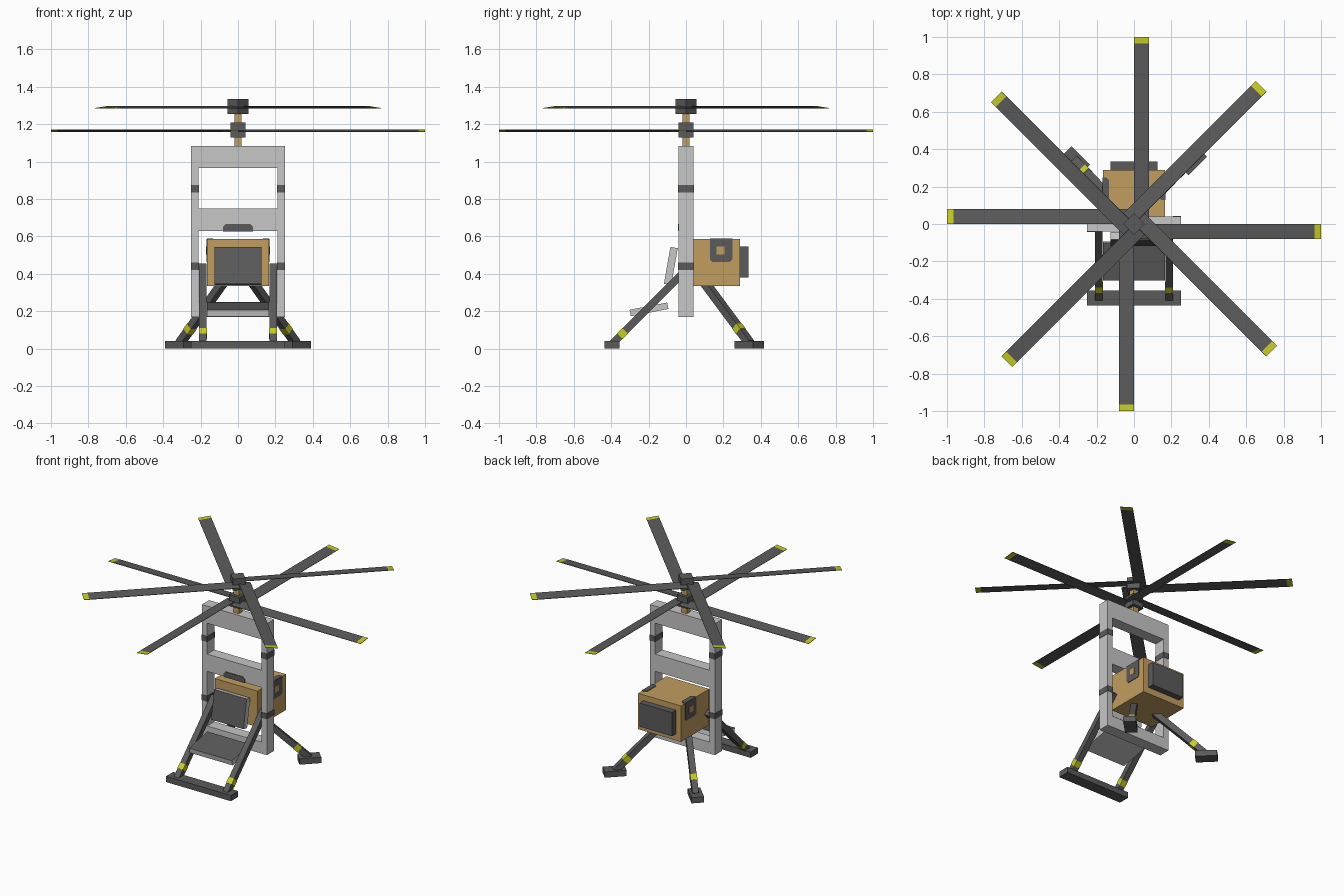
import bpy, bmesh
from math import radians, pi
from mathutils import Matrix, Vector

cube = bpy.data.objects.get("Cube")
if cube:
    bpy.data.objects.remove(cube, do_unlink=True)


def material(name, rgb):
    m = bpy.data.materials.new(name)
    m.use_nodes = True
    m.diffuse_color = (*rgb, 1)
    m.node_tree.nodes["Principled BSDF"].inputs["Base Color"].default_value = (*rgb, 1)
    return m


DARK = material("dark_grey", (0.105, 0.105, 0.105))
LIGHT = material("light_grey", (0.57, 0.57, 0.57))
TAN = material("tan", (0.54, 0.34, 0.115))
YELLOW = material("safety_yellow", (0.58, 0.61, 0.02))


def finish(name, bm, *mats):
    bmesh.ops.recalc_face_normals(bm, faces=bm.faces)
    me = bpy.data.meshes.new(name)
    bm.to_mesh(me)
    bm.free()
    for m in mats:
        me.materials.append(m)
    ob = bpy.data.objects.new(name, me)
    bpy.context.collection.objects.link(ob)
    return ob


def box(name, mat, centre, size, rot=Matrix()):
    """Box of a given size, turned by rot about its centre."""
    bm = bmesh.new()
    bmesh.ops.create_cube(bm, size=1)
    bm.transform(Matrix.Translation(centre) @ rot @ Matrix.Diagonal((*size, 1)))
    return finish(name, bm, mat)


def span(name, mat, low, high):
    """Upright box between two corners."""
    low, high = Vector(low), Vector(high)
    return box(name, mat, (low + high) / 2, high - low)


def strut(name, start, end, band_at, width=0.04):
    """Square leg with a yellow band near its foot."""
    start, end = Vector(start), Vector(end)
    axis = end - start
    rot = axis.to_track_quat('Z', 'Y').to_matrix().to_4x4()
    box(name, DARK, (start + end) / 2, (width, width, axis.length), rot)
    box(name + "_band", YELLOW, start + axis * band_at,
        (width + 0.003, width + 0.003, 0.04), rot)


def tab(name, mat, width, height, place, cut=0.014):
    """Thin plate hanging from its straight edge, with two clipped corners."""
    w = width / 2
    outline = [(-w, 0), (w, 0), (w, cut - height), (w - cut, -height),
               (cut - w, -height), (-w, cut - height)]
    bm = bmesh.new()
    face = bm.faces.new([bm.verts.new((x, y, 0)) for x, y in outline])
    out = bmesh.ops.extrude_face_region(bm, geom=[face])
    for v in out["geom"]:
        if isinstance(v, bmesh.types.BMVert):
            v.co.z = 0.004
    bm.transform(place)
    return finish(name, bm, mat)


def cushion(name, centre, size, tilt):
    """Light shell with a dark padded face on its local top."""
    ob = box(name, LIGHT, centre, size, Matrix.Rotation(tilt, 4, 'X'))
    ob.data.materials.append(DARK)
    max(ob.data.polygons,
        key=lambda p: p.normal.dot(Vector((0, -0.6, 0.8)))
        if tilt < 1 else -p.normal.y).material_index = 1


# Upright frame
for s, side in ((1, "left"), (-1, "right")):
    box("frame_post_" + side, LIGHT, (s * 0.23, 0, 0.627), (0.04, 0.08, 0.915))
    for z, level in ((0.44, "lower"), (0.855, "upper")):
        box(f"post_band_{level}_{side}", DARK, (s * 0.23, 0, z), (0.044, 0.084, 0.04))
for name, low, high in (("top", 0.965, 1.0845), ("middle", 0.63, 0.75), ("bottom", 0.17, 0.25)):
    span(f"frame_{name}_bar", LIGHT, (-0.21, -0.04, low), (0.21, 0.04, high))
tab("bar_pad", DARK, 0.16, 0.037,
    Matrix.Translation((0, -0.04, 0.63)) @ Matrix.Rotation(pi / 2, 4, 'X')
    @ Matrix.Rotation(pi, 4, 'Z'))
tab("bar_pad_underside", DARK, 0.16, 0.037,
    Matrix.Translation((0, -0.04, 0.626)) @ Matrix.Rotation(pi, 4, 'Z'))

# Engine box with rear panel and wrapped side latches
span("engine_box", TAN, (-0.165, -0.02, 0.335), (0.165, 0.29, 0.585))
span("rear_panel", DARK, (-0.125, 0.285, 0.38), (0.125, 0.333, 0.545))
for s, side in ((1, "left"), (-1, "right")):
    turn = Matrix.Rotation(s * pi / 2, 4, 'Z')
    upright = Matrix.Translation((s * 0.165, 0.188, 0.587)) @ turn @ Matrix.Rotation(pi / 2, 4, 'X')
    tab("latch_" + side, DARK, 0.12, 0.124, upright)
    flat = Matrix.Translation((s * 0.167, 0.188, 0.585)) @ turn @ Matrix.Rotation(pi, 4, 'Z')
    tab("latch_top_" + side, DARK, 0.12, 0.034, flat)
    box("latch_window_" + side, TAN, (s * 0.167, 0.185, 0.525), (0.008, 0.042, 0.042))

# Seat
cushion("seat", (0, -0.198, 0.21), (0.33, 0.205, 0.035), radians(11))
cushion("backrest", (0, -0.081, 0.442), (0.25, 0.2, 0.04), radians(80))

# Front legs on a cross skid, rear legs on angled feet
span("front_skid", DARK, (-0.25, -0.435, 0), (0.25, -0.355, 0.04))
for s, side in ((1, "left"), (-1, "right")):
    strut("front_leg_" + side, (s * 0.188, -0.395, 0.025), (s * 0.188, 0.02, 0.44), 0.135)
    strut("rear_leg_" + side, (s * 0.31, 0.34, 0.03), (s * 0.075, 0.095, 0.36), 0.23)
    box("rear_foot_" + side, DARK, (s * 0.313, 0.338, 0.02), (0.14, 0.08, 0.04),
        Matrix.Rotation(s * pi / 4, 4, 'Z'))

# Mast and counter-rotating rotors
span("mast", TAN, (-0.02, -0.02, 1.08), (0.02, 0.02, 1.28))


def rotor(name, z, hub_z, start, side):
    """Hub with four pitched blades, each set to one side of its radius."""
    spin = Matrix.Rotation(start, 4, 'Z')
    box(name + "_hub", DARK, (0, 0, hub_z), (0.08, 0.08, 0.08), spin)
    for i in range(4):
        turn = Matrix.Rotation(start + i * pi / 2, 4, 'Z')
        pitch = Matrix.Rotation(-side * radians(7), 4, 'X')
        for part, mat, a, b in (("blade", DARK, 0, 0.965), ("tip", YELLOW, 0.965, 1)):
            place = (Matrix.Translation((0, 0, z)) @ turn @ pitch
                     @ Matrix.Translation(((a + b) / 2, side * 0.04, 0)))
            box(f"{name}_{part}_{i + 1}", mat, place.translation,
                (b - a, 0.08, 0.003), place.to_3x3().to_4x4())


rotor("lower_rotor", 1.17, 1.17, 0, -1)
rotor("upper_rotor", 1.295, 1.295, pi / 4, 1)
